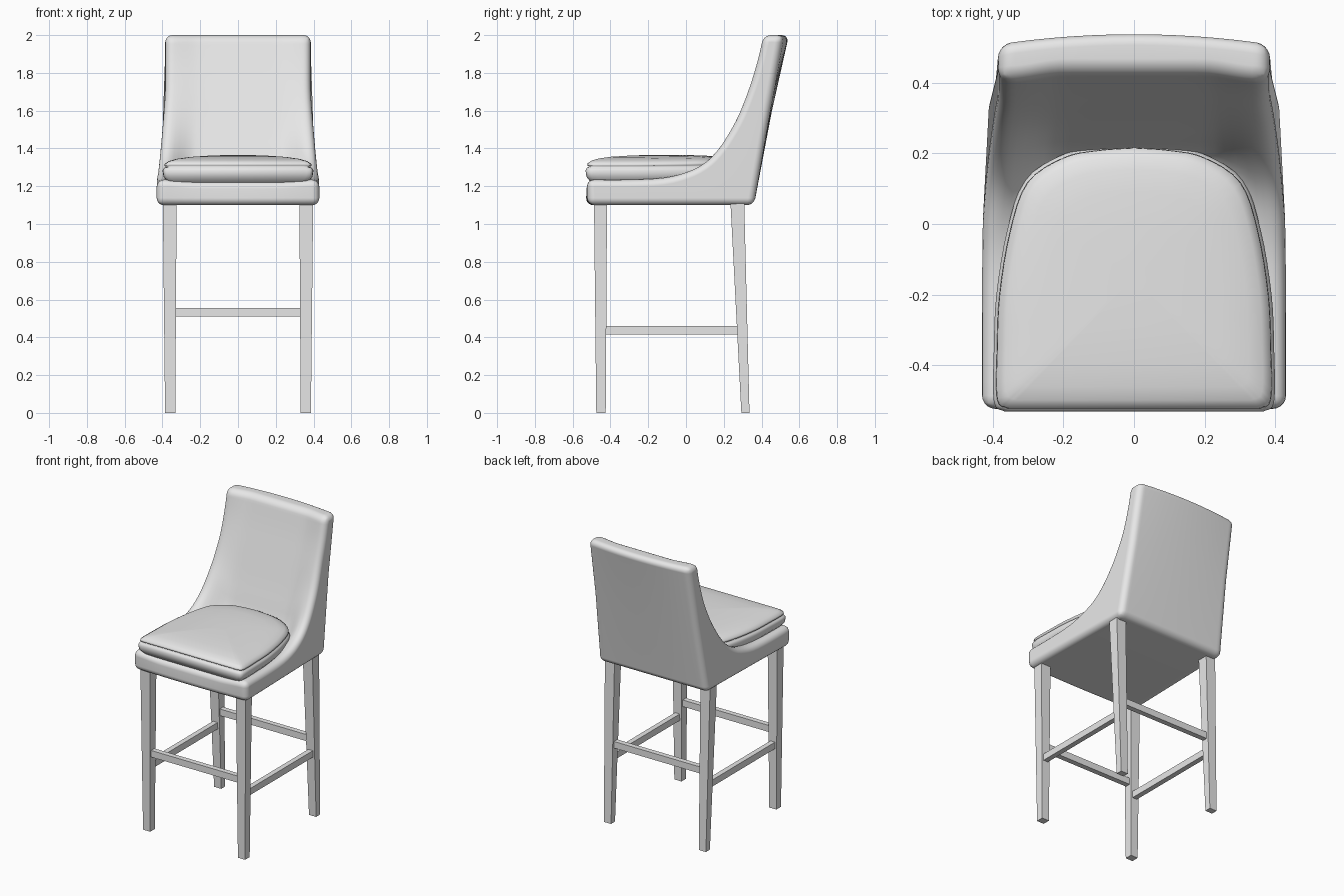
import bpy, bmesh, math
from mathutils import Vector

cube = bpy.data.objects.get("Cube")
if cube:
    bpy.data.objects.remove(cube)

grey = bpy.data.materials.new("plain_grey")
grey.use_nodes = True
grey.diffuse_color = (0.8, 0.8, 0.8, 1)
grey.node_tree.nodes["Principled BSDF"].inputs["Base Color"].default_value = (0.8, 0.8, 0.8, 1)


def finish(name, bm, smooth=False):
    bmesh.ops.recalc_face_normals(bm, faces=bm.faces)
    mesh = bpy.data.meshes.new(name)
    bm.to_mesh(mesh)
    bm.free()
    mesh.materials.append(grey)
    if smooth:
        mesh.polygons.foreach_set("use_smooth", [True] * len(mesh.polygons))
    ob = bpy.data.objects.new(name, mesh)
    bpy.context.collection.objects.link(ob)
    return ob


def loft(bm, rings):
    """Bridge equal closed rings of points and cap both ends."""
    loops = [[bm.verts.new(p) for p in ring] for ring in rings]
    for a, b in zip(loops, loops[1:]):
        for i in range(len(a)):
            j = (i + 1) % len(a)
            bm.faces.new((a[i], a[j], b[j], b[i]))
    bm.faces.new(loops[0])
    bm.faces.new(loops[-1])


def spline(points, steps=3):
    """Smooth curve through the points."""
    pts = [Vector(p) for p in points]
    pts = [2 * pts[0] - pts[1]] + pts + [2 * pts[-1] - pts[-2]]
    out = []
    for a, b, c, d in zip(pts, pts[1:], pts[2:], pts[3:]):
        for k in range(steps):
            t = k / steps
            out.append(0.5 * (2 * b + (c - a) * t + (2 * a - 5 * b + 4 * c - d) * t * t
                              + (3 * b - a - 3 * c + d) * t ** 3))
    return out + [pts[-2]]


def clamp(v):
    return max(0.0, min(1.0, v))


# Upholstered shell: (y, z) profiles at the wings and at the middle
wing = spline([(-.525, 1.235), (-.3, 1.235), (-.12, 1.245), (0, 1.275), (.09, 1.32), (.16, 1.385),
               (.22, 1.47), (.28, 1.58), (.335, 1.72), (.378, 1.86), (.41, 2)])
middle = spline([(-.525, 1.225), (-.3, 1.225), (-.1, 1.225), (.06, 1.225), (.16, 1.235), (.21, 1.3),
                 (.245, 1.4), (.285, 1.52), (.335, 1.68), (.385, 1.84), (.43, 2)])
back_wing = [Vector(p) for p in ((.515, 2), (.445, 1.6), (.36, 1.1), (-.52, 1.1))]
back_middle = [Vector(p) for p in ((.545, 2), (.455, 1.6), (.36, 1.1), (-.53, 1.1))]


def half_width(y, z):
    return 0.432 - 0.02 * clamp(y / 0.35) - 0.027 * clamp((z - 1.2) / 0.5)


half = [0, .15, .3, .45, .55, .62, .69, .76, .82, .87, 1]
columns = [-s for s in reversed(half[1:])] + half
rings = []
for s in columns:
    t = clamp((0.92 - abs(s)) / 0.42)
    w = t * t * (3 - 2 * t)
    ring = [a.lerp(b, w) for a, b in zip(wing, middle)]
    ring += [a.lerp(b, 1 - s * s) for a, b in zip(back_wing, back_middle)]
    rings.append([(s * half_width(p.x, p.y), p.x, p.y) for p in ring])
bm = bmesh.new()
loft(bm, rings)
shell = finish("seat_shell", bm, True)
bevel = shell.modifiers.new("soft_edges", "BEVEL")
bevel.width = 0.038
bevel.segments = 5
bevel.limit_method = "ANGLE"
bevel.angle_limit = math.radians(50)
bevel.use_clamp_overlap = False
shell.modifiers.new("shading", "WEIGHTED_NORMAL")

# Seat cushion: rounded plan stacked in layers with a seam groove
side = spline([(.36, -.527), (.392, -.5), (.392, -.35), (.385, -.2), (.355, -.02), (.305, .12),
               (.2, .192), (.1, .213), (0, .22)], 4)
plan = side + [Vector((-p.x, p.y)) for p in reversed(side[:-1])]
layers = [(1.2, .04), (1.232, .015), (1.25, 0), (1.285, -.005), (1.308, .003), (1.316, .018),
          (1.324, .004), (1.337, .006), (1.35, .03), (1.358, .07), (1.363, .14), (1.365, .25), (1.366, .36)]
rings = []
for z, inset in layers:
    k = 1 - inset / 0.4
    rings.append([(p.x * k, -.15 + (p.y + .15) * k,
                   z - 0.02 * (p.x * k / .4) ** 2 * clamp((z - 1.28) / .05)) for p in plan])
bm = bmesh.new()
loft(bm, rings)
finish("seat_cushion", bm, True)


# Tapered legs and stretchers
def bar(name, start, end):
    """Join two rectangles of four corners each."""
    bm = bmesh.new()
    loft(bm, [start, end])
    finish(name, bm)


def level(x0, x1, y0, y1, z):
    return [(x0, y0, z), (x1, y0, z), (x1, y1, z), (x0, y1, z)]


for label, m in (("left", 1), ("right", -1)):
    bar("front_leg_" + label, level(m * .332, m * .386, -.475, -.425, 0),
        level(m * .325, m * .398, -.487, -.418, 1.12))
    bar("rear_leg_" + label, level(m * .332, m * .386, .293, .336, 0),
        level(m * .325, m * .398, .235, .308, 1.12))
    bar("side_stretcher_" + label, level(m * .343, m * .378, -.44, .29, .415),
        level(m * .343, m * .378, -.44, .29, .46))
for label, y in (("front", -.452), ("rear", .291)):
    bar(label + "_stretcher", level(-.34, .34, y - .018, y + .018, .51),
        level(-.34, .34, y - .018, y + .018, .555))
